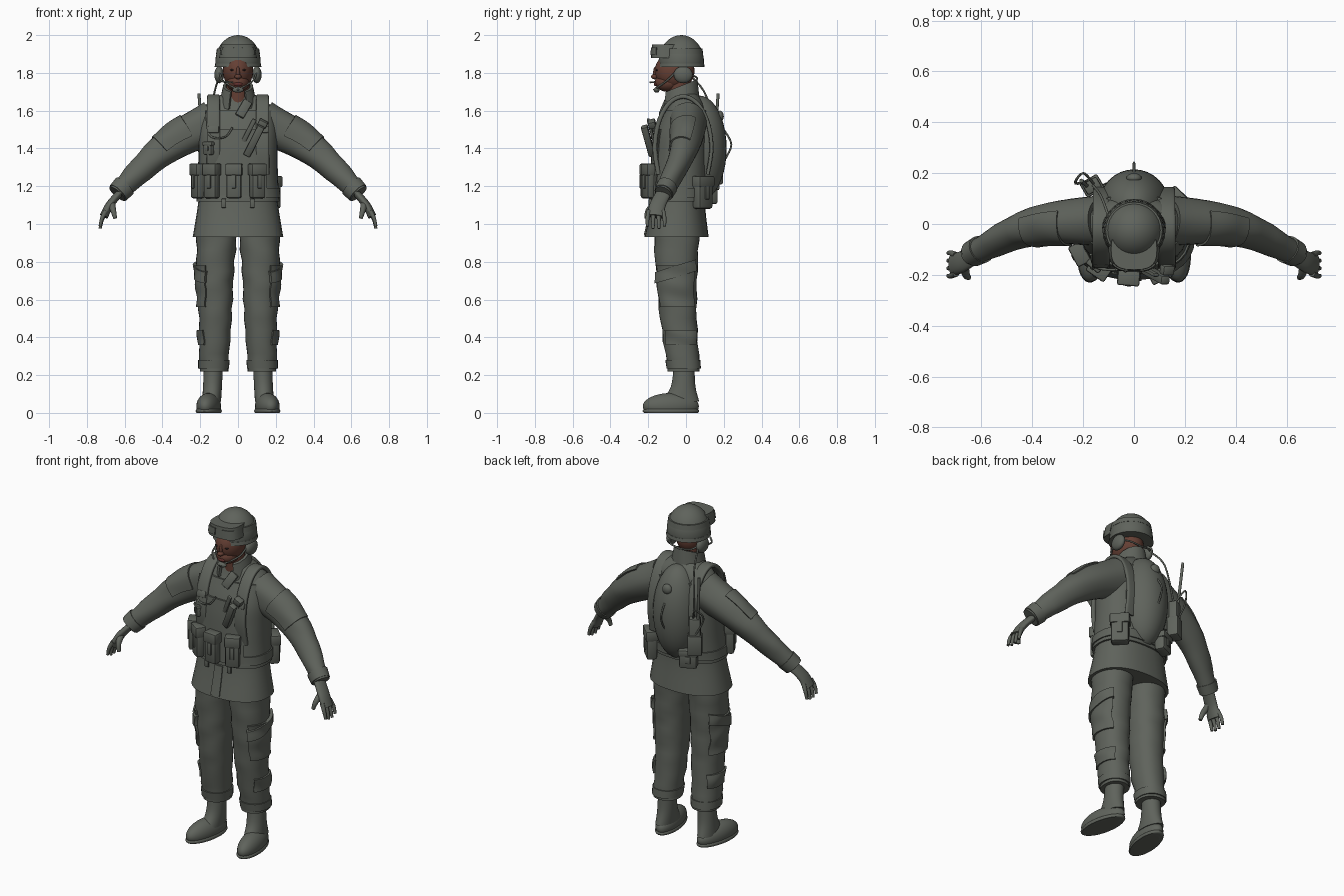
import bpy, bmesh
from math import sin, cos, pi, radians, copysign
from mathutils import Vector, Matrix, Euler

cube = bpy.data.objects.get("Cube")
if cube:
    bpy.data.objects.remove(cube, do_unlink=True)


def material(name, rgb):
    mat = bpy.data.materials.new(name)
    mat.use_nodes = True
    mat.diffuse_color = (*rgb, 1)
    bsdf = next(node for node in mat.node_tree.nodes if node.type == 'BSDF_PRINCIPLED')
    bsdf.inputs["Base Color"].default_value = mat.diffuse_color
    return mat


CLOTH = material("field grey", (.115, .125, .107))
SKIN = material("brown skin", (.13, .05, .034))
LIP = material("dark lip", (.12, .03, .026))
EYE = material("dark eye", (.03, .02, .02))
SIDES = ((1, "left_"), (-1, "right_"))
FORWARD, ACROSS, OBLIQUE = Vector((0, -1, 0)), Vector((1, 0, 0)), Vector((.8, .3, .5))
made = []


def finish(name, bm, mat):
    bmesh.ops.recalc_face_normals(bm, faces=bm.faces)
    mesh = bpy.data.meshes.new(name)
    bm.to_mesh(mesh)
    bm.free()
    mesh.materials.append(mat)
    obj = bpy.data.objects.new(name, mesh)
    bpy.context.collection.objects.link(obj)
    made.append(obj)


def smooth_rows(rows, steps=5):
    """Catmull-Rom interpolation of the given rows."""
    rows = [Vector(row) for row in rows]
    last = len(rows) - 1
    result = []
    for i in range(last):
        before, start, end, after = rows[max(i - 1, 0)], rows[i], rows[i + 1], rows[min(i + 2, last)]
        leave, arrive = (end - before) / 2, (after - start) / 2
        for k in range(steps):
            t = k / steps
            ease = t * t * (3 - 2 * t)
            result.append(start.lerp(end, ease) + leave * t * (1 - t) ** 2 - arrive * t * t * (1 - t))
    return result + [rows[last]]


def taper(points, first, last, aspect=1):
    """Rows along a path whose radius runs evenly from first to last."""
    count = len(points) - 1
    radii = [first + (last - first) * i / count for i in range(count + 1)]
    return [(*point, r, r * aspect) for point, r in zip(points, radii)]


def row_at(rows, z):
    """The interpolated row at a height, held within the ends."""
    dense = sorted(smooth_rows(rows), key=lambda row: row[2])
    z = min(max(z, dense[0][2]), dense[-1][2])
    low, high = next(pair for pair in zip(dense, dense[1:]) if z <= pair[1][2])
    return low.lerp(high, (z - low[2]) / (high[2] - low[2]))


def loft(name, rows, mat=CLOTH, power=2, arc=None, thick=.015, side=None, s=1, tilt=0, folds=0):
    """Skin rows of centre and two radii: level rings, or rings across the path if side is given."""
    rows = smooth_rows(rows)
    centres = [Vector(row[:3]) for row in rows]
    turn = [2 * pi * k / 28 for k in range(28)]
    samples = [(a, 0) for a in turn]
    if arc:
        start, end = (radians(a) for a in arc)
        angles = [start + (end - start) * k / 12 for k in range(13)]
        samples = [(a, 0) for a in angles] + [(a, thick) for a in reversed(angles)]
    bm = bmesh.new()
    rings = []
    for i, row in enumerate(rows):
        u, v = Vector((1, 0, 0)), Vector((0, 1, 0))
        if side:
            tangent = (centres[min(i + 1, len(rows) - 1)] - centres[max(i - 1, 0)]).normalized()
            u = (side - tangent * side.dot(tangent)).normalized()
            v = u.cross(tangent)
        ring = []
        for angle, inset in samples:
            x, y = (copysign(abs(c) ** (2 / power), c) for c in (cos(angle), sin(angle)))
            co = centres[i] + u * x * (row[3] - inset) + v * y * (row[4] - inset)
            co.z += tilt * (co.y - centres[i].y)
            co.x += folds * sin(co.z * 50 + co.y * 15)
            co.y += folds * sin(co.z * 40 + co.x * 20)
            ring.append(bm.verts.new((co.x * s, co.y, co.z)))
        rings.append(ring)
    for lower, upper in zip(rings, rings[1:]):
        for k in range(len(lower)):
            bm.faces.new((lower[k - 1], lower[k], upper[k], upper[k - 1]))
    bm.faces.new(rings[0])
    bm.faces.new(rings[-1])
    finish(name, bm, mat)


def layer(name, rows, low, high, gap, **options):
    """A piece of cloth lying on a lofted body between two heights."""
    heights = [low + (high - low) * k / 4 for k in range(5)]
    extra = Vector((0, 0, 0, gap, gap))
    loft(name, [row_at(rows, z) + extra for z in heights], **options)


def place(bm, loc, size, rot):
    turn = Euler([radians(a) for a in rot]).to_matrix().to_4x4()
    matrix = Matrix.Translation(loc) @ turn @ Matrix.Diagonal((*size, 1))
    bmesh.ops.transform(bm, matrix=matrix, verts=bm.verts)


def box(name, loc, size, rot=(0, 0, 0), bevel=.008):
    bm = bmesh.new()
    bmesh.ops.create_cube(bm, size=1)
    place(bm, (0, 0, 0), size, (0, 0, 0))
    bmesh.ops.bevel(bm, geom=bm.edges[:], offset=min(bevel, min(size) / 3), segments=2, profile=.5, affect='EDGES')
    place(bm, loc, (1, 1, 1), rot)
    finish(name, bm, CLOTH)


def ball(name, loc, radii, mat=CLOTH, rot=(0, 0, 0), floor=0):
    """Ellipsoid, cut level where it would go below the floor."""
    bm = bmesh.new()
    bmesh.ops.create_uvsphere(bm, u_segments=32, v_segments=20, radius=1)
    place(bm, loc, radii, rot)
    for vert in bm.verts:
        vert.co.z = max(vert.co.z, floor)
    finish(name, bm, mat)


def cable(name, points, r=.005, s=1):
    loft(name, taper(points, r, r), side=OBLIQUE, s=s)


def pouch(name, angle, z, width, height, depth=.05):
    """Bag with a flap and a buckle, set against the vest at an angle round the body."""
    x, y, _, rx, ry = row_at(TORSO, z)
    out = Vector((cos(radians(angle)), sin(radians(angle)), 0))
    centre = Vector((x + out.x * rx, y + out.y * ry, z)) + out * .04
    rot, up = (0, 0, angle + 90), Vector((0, 0, height))
    box(name, centre, (width, depth, height), rot, .014)
    box(name + "_flap", centre + up * .35, (width * 1.1, depth * 1.2, height * .35), rot)
    box(name + "_buckle", centre + out * depth * .55, (width * .3, .01, height * .4), rot)


# jacket, vest and belt
TORSO = [(0, -.05, .93, .24, .17), (0, -.04, 1.12, .21, .14), (0, -.03, 1.3, .2, .14),
         (0, -.02, 1.5, .2, .13), (0, 0, 1.62, .18, .1), (0, -.01, 1.69, .08, .07)]
loft("jacket", TORSO, power=2.3)
layer("vest", TORSO, 1.12, 1.6, .01, power=2.4)
layer("vest_front_panel", TORSO, 1.15, 1.5, .018, power=2.4, arc=(230, 310))
layer("belt", TORSO, 1.14, 1.19, .018, power=2.4)
layer("jacket_placket", TORSO, .94, 1.11, .006, power=2.3, arc=(265, 275))
loft("collar", [(0, -.03, 1.64, .1, .1), (0, -.03, 1.73, .08, .09)], arc=(-60, 240), tilt=.4)
box("jacket_front_flap", (.03, -.12, 1.61), (.05, .02, .1), (-20, 30, 0))

# head and face
loft("neck", taper([(0, -.03, 1.6), (0, -.04, 1.8)], .06, .06), SKIN)
ball("skull", (0, -.06, 1.81), (.08, .105, .1), SKIN)
ball("jaw", (0, -.095, 1.75), (.06, .07, .05), SKIN)
ball("nose", (0, -.165, 1.78), (.018, .02, .014), SKIN)
ball("nose_bridge", (0, -.16, 1.8), (.01, .014, .035), SKIN)
ball("lips", (0, -.16, 1.74), (.024, .01, .01), LIP)
ball("chin_cup", (0, -.155, 1.71), (.03, .015, .015))

# helmet and goggles
ball("helmet", (0, -.025, 1.86), (.12, .12, .14), floor=1.83)
HELMET_BAND = [(0, -.025, 1.83, .12, .12), (0, -.025, 1.95, .1, .1)]
layer("helmet_rim", HELMET_BAND, 1.83, 1.85, .004)
layer("goggle_strap", HELMET_BAND, 1.9, 1.93, .008)
GOGGLES = [(0, -.1, 1.88, .1, .085), (0, -.1, 1.95, .09, .08)]
loft("goggle_frame", GOGGLES, power=2.8)
for s, tag in SIDES:
    layer(tag + "goggle_lens", GOGGLES, 1.895, 1.935, .005, power=2.8, arc=(278, 325), s=s)
    ball(tag + "eye", (s * .03, -.153, 1.815), (.012, .007, .005), EYE)
    ball(tag + "ear_cup", (s * .1, -.015, 1.79), (.025, .05, .045))
    cable(tag + "chin_strap", [(.1, -.04, 1.82), (.08, -.1, 1.76), (0, -.17, 1.71)], s=s)
    cable(tag + "nape_strap", [(.1, 0, 1.8), (.07, .05, 1.78), (0, .06, 1.77)], s=s)
cable("microphone_boom", [(-.1, -.04, 1.78), (-.08, -.13, 1.755), (-.03, -.19, 1.75)])

# limbs
ARM = taper([(.13, .01, 1.54), (.33, 0, 1.44), (.48, -.04, 1.32), (.64, -.12, 1.16)], .1, .045, 1.15)
LEG = taper([(.11, -.05, 1), (.12, -.05, .75), (.12, -.04, .5), (.13, -.01, .22)], .11, .075, 1.12)
for s, tag in SIDES:
    # sleeve, patch and cuff
    loft(tag + "sleeve", ARM, side=FORWARD, s=s, folds=.003)
    layer(tag + "sleeve_patch", ARM, 1.48, 1.39, .008, side=FORWARD, s=s, arc=(-10, 120), folds=.003)
    layer(tag + "sleeve_cuff", ARM, 1.2, 1.165, .006, side=FORWARD, s=s)
    # gloved hand
    loft(tag + "palm", taper([(.63, -.12, 1.16), (.68, -.15, 1.1), (.71, -.16, 1.04)], .04, .045, .5),
         side=FORWARD, s=s)
    for i, finger in enumerate(("index", "middle", "ring", "little")):
        y, spread = -.195 + i * .024, (i - 1.5) * .006
        length = .1 - abs(spread) * 2
        path = [(.7, y, 1.07), (.72, y + spread, 1.07 - length / 2), (.73, y + spread, 1.07 - length)]
        loft(tag + finger + "_finger", taper(path, .013, .008), side=FORWARD, s=s)
    loft(tag + "thumb", taper([(.67, -.16, 1.11), (.66, -.2, 1.07), (.65, -.21, 1.03)], .02, .01), side=ACROSS, s=s)
    # trouser leg with pockets and gathered cuff
    loft(tag + "trouser_leg", LEG, power=2.2, s=s, folds=.004)
    layer(tag + "trouser_cuff", LEG, .235, .28, .006, power=2.2, s=s)
    layer(tag + "thigh_pocket", LEG, .56, .78, .01, power=2.2, s=s, arc=(-60, 50), folds=.004)
    layer(tag + "thigh_pocket_flap", LEG, .72, .78, .018, power=2.2, s=s, arc=(-65, 55), thick=.03, tilt=.3, folds=.004)
    layer(tag + "calf_pocket", LEG, .36, .44, .01, power=2.2, s=s, arc=(-50, 55), folds=.004)
    # boot
    loft(tag + "boot_shaft", [(.14, -.03, .06, .05, .1), (.135, -.015, .14, .05, .065), (.13, -.01, .25, .05, .055)], s=s)
    ball(tag + "boot_foot", (s * .155, -.08, .035), (.062, .15, .07), rot=(0, 0, s * 9))
    ball(tag + "boot_sole", (s * .155, -.08, .01), (.066, .152, .03), rot=(0, 0, s * 9))
    # strap arching over the shoulder
    arch = [radians(a) for a in range(-30, 211, 30)]
    path = [(.13, -.015 - .15 * cos(a), 1.4 + .275 * sin(a)) for a in arch]
    loft(tag + "shoulder_strap", taper(path, .036, .03, .35), side=ACROSS, s=s, power=4)
    box(tag + "strap_buckle", (s * .13, -.16, 1.5), (.06, .02, .04), (-15, 0, 0))
    box(tag + "belt_tab", (s * .075, -.19, 1.11), (.025, .015, .05))

# pouches round the vest
for name, angle in (("right_hip", -152), ("right_front", -125), ("centre", -95), ("left_front", -65)):
    pouch(name + "_pouch", angle, 1.225, .08, .18)
pouch("left_rear_pouch", 45, 1.165, .1, .17, .06)
pouch("right_rear_pouch", 115, 1.16, .1, .11, .06)
pouch("right_chest_pouch", -130, 1.4, .06, .07, .03)

# chest lamp, strap and hose
SLANT = (14, 27, 0)
box("chest_lamp", (.085, -.2, 1.44), (.04, .036, .18), SLANT)
box("chest_lamp_head", (.13, -.18, 1.53), (.05, .04, .04), SLANT)
box("chest_strap", (.04, -.175, 1.46), (.025, .015, .22), SLANT)
cable("chest_hose", [(-.17, -.12, 1.6), (-.15, -.17, 1.47), (-.07, -.18, 1.46), (-.03, -.17, 1.51)])

# hydration pack
ball("hydration_pack", (0, .07, 1.4), (.14, .145, .28))
ball("pack_cap", (0, .18, 1.57), (.03, .02, .03))
cable("pack_hose", [(0, .2, 1.5), (0, .24, 1.42), (0, .2, 1.33)])

# back radio with antenna and headset wire
box("radio", (-.165, .15, 1.33), (.065, .05, .2), (0, 0, 30))
box("radio_pouch", (-.165, .15, 1.27), (.08, .065, .12), (0, 0, 30))
cable("antenna", [(-.185, .15, 1.4), (-.207, .17, 1.69)], .008)
cable("radio_wire", [(-.16, .16, 1.43), (-.2, .2, 1.5), (-.23, .16, 1.44), (-.16, .17, 1.3)])
cable("headset_wire", [(-.1, .03, 1.78), (-.13, .11, 1.67), (-.16, .15, 1.43)])

# smooth shading with sharp edges kept
bpy.ops.object.select_all(action='DESELECT')
for obj in made:
    obj.select_set(True)
bpy.context.view_layer.objects.active = made[0]
bpy.ops.object.shade_smooth_by_angle(angle=radians(40))
